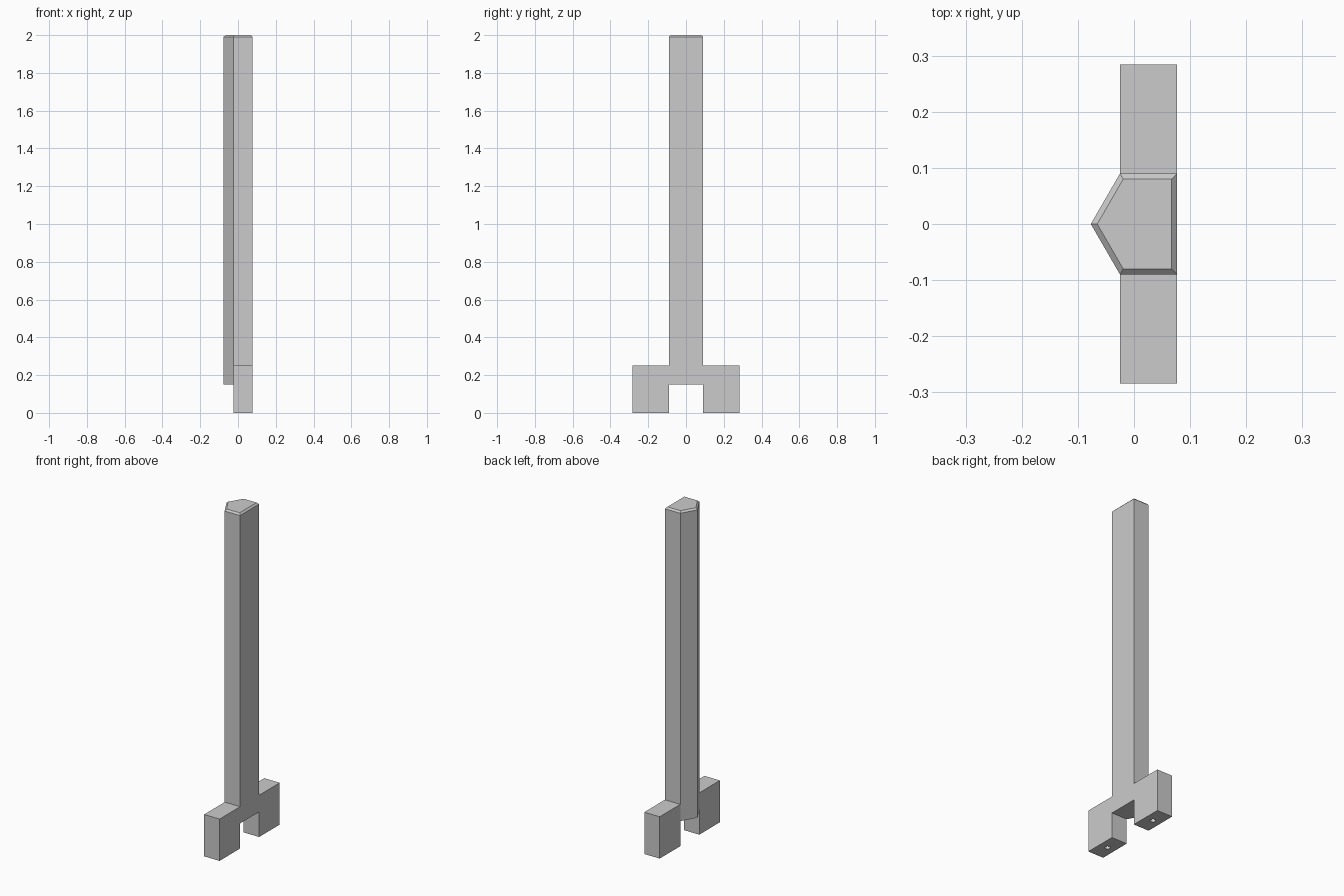
import bpy
import bmesh
from mathutils import Vector

if "Cube" in bpy.data.objects:
    bpy.data.objects.remove(bpy.data.objects["Cube"], do_unlink=True)

grey = bpy.data.materials.new("light_grey")
grey.use_nodes = True
colour = (0.6, 0.6, 0.6, 1)
grey.diffuse_color = colour
grey.node_tree.nodes["Principled BSDF"].inputs["Base Color"].default_value = colour

BACK, FRONT, TIP = -0.025, 0.077, -0.077   # x positions of the flats and the ridge
HALF, REACH = 0.09, 0.284                  # half widths of the post and the fork
ARCH, SHOULDER, TOP = 0.15, 0.25, 2.0      # heights


def finish(bm, name):
    bmesh.ops.recalc_face_normals(bm, faces=bm.faces)
    mesh = bpy.data.meshes.new(name)
    bm.to_mesh(mesh)
    bm.free()
    mesh.materials.append(grey)
    obj = bpy.data.objects.new(name, mesh)
    bpy.context.collection.objects.link(obj)
    return obj


def prism(points, direction):
    """Extrude a closed outline along a direction."""
    bm = bmesh.new()
    face = bm.faces.new([bm.verts.new(p) for p in points])
    new = bmesh.ops.extrude_face_region(bm, geom=[face])["geom"]
    verts = [v for v in new if isinstance(v, bmesh.types.BMVert)]
    bmesh.ops.translate(bm, verts=verts, vec=Vector(direction))
    return bm


def combine(target, other, operation):
    mod = target.modifiers.new(operation.title(), "BOOLEAN")
    mod.operation = operation
    mod.solver = "EXACT"
    mod.object = other
    bpy.context.view_layer.objects.active = target
    bpy.ops.object.modifier_apply(modifier=mod.name)
    bpy.data.objects.remove(other, do_unlink=True)


# Five-sided post with a chamfered top
outline = [(FRONT, -HALF), (FRONT, HALF), (BACK, HALF), (TIP, 0), (BACK, -HALF)]
bm = prism([(x, y, ARCH) for x, y in outline], (0, 0, TOP - ARCH))
rim = [e for e in bm.edges if all(v.co.z > TOP - 0.01 for v in e.verts)]
bmesh.ops.bevel(bm, geom=rim, offset=0.01, segments=1, affect="EDGES")
post = finish(bm, "post")

# Two-legged fork, mirrored outline in the side plane
half = [(HALF, ARCH), (HALF, 0), (REACH, 0), (REACH, SHOULDER)]
fork_outline = half + [(-y, z) for y, z in reversed(half)]
fork = finish(prism([(BACK, y, z) for y, z in fork_outline],
                    (FRONT - BACK, 0, 0)), "fork")
combine(post, fork, "UNION")

# Dowel holes in the soles of both legs
for side in (-1, 1):
    bm = bmesh.new()
    bmesh.ops.create_cone(bm, cap_ends=True, segments=24, radius1=0.015,
                          radius2=0.015, depth=0.2)
    centre = ((BACK + FRONT) / 2, side * (HALF + REACH) / 2, 0)
    bmesh.ops.translate(bm, verts=bm.verts, vec=Vector(centre))
    combine(post, finish(bm, "hole_cutter"), "DIFFERENCE")

post.name = "forked_post"
for poly in post.data.polygons:
    poly.material_index = 0
